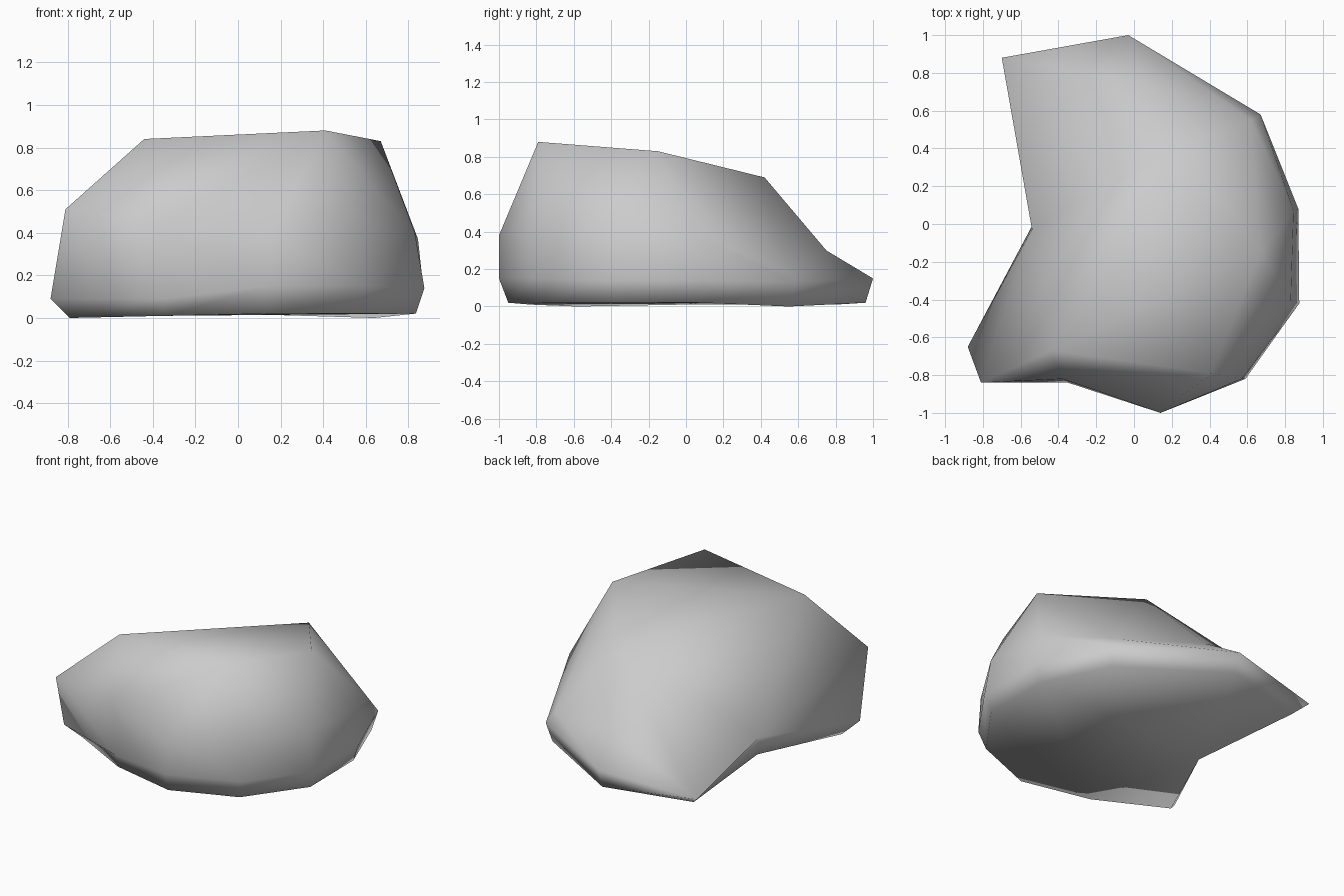
import bpy
import bmesh

default = bpy.data.objects.get("Cube")
if default:
    bpy.data.objects.remove(default, do_unlink=True)

# Plain grey stone
stone = bpy.data.materials.new("grey_stone")
stone.use_nodes = True
grey = (0.6, 0.6, 0.6, 1.0)
stone.diffuse_color = grey
bsdf = stone.node_tree.nodes["Principled BSDF"]
bsdf.inputs["Base Color"].default_value = grey
bsdf.inputs["Roughness"].default_value = 0.9

# Girdle of the boulder, clockwise from the back right corner
girdle = [(-.70, .88, .08), (-.03, 1, .15), (.67, .58, .13), (.87, .08, .14),
          (.875, -.42, .14), (.59, -.82, .15), (.14, -1, .15), (-.35, -.84, .09),
          (-.88, -.65, .09), (-.54, -.03, .12)]

# Footprint below the girdle, in the same order
footprint = [(-.62, .80, .01), (-.03, .96, .02), (.64, .55, 0), (.83, .08, .02),
             (.835, -.40, .02), (.56, -.78, .02), (.13, -.95, .02), (-.34, -.83, .01),
             (-.79, -.58, 0), (-.54, -.01, .01)]

# Shoulder above the front and side walls
shoulder = {"s3": (.845, .07, .37), "s4": (.83, -.41, .40), "s5": (.57, -.82, .40),
            "s6": (.14, -1, .38), "s7": (-.38, -.82, .44), "s8": (-.81, -.84, .51)}

# Crown corners, and the low step and corner behind them
crown = {"right": (-.44, -.67, .84), "front": (.41, -.79, .88),
         "left": (.67, -.15, .83), "back": (.25, .42, .69),
         "step": (.04, .75, .30), "corner": (.62, .55, .21)}

bm = bmesh.new()
point = {name: bm.verts.new(co) for name, co in {**shoulder, **crown}.items()}
count = len(girdle)
for i in range(count):
    point[f"m{i}"] = bm.verts.new(girdle[i])
    point[f"b{i}"] = bm.verts.new(footprint[i])


def face(names):
    bm.faces.new([point[n] for n in names.split()])


# Underside and the short undercut wall
face(" ".join(f"b{i}" for i in range(count)))
for i in range(count):
    j = (i + 1) % count
    face(f"m{i} m{j} b{j} b{i}")

# Front and side walls
for i in range(3, 7):
    face(f"m{i} s{i} s{i + 1} m{i + 1}")

# Overhanging corner, slopes from walls to crown, back slopes and top
for names in ("m7 s7 s8", "m7 s8 m8", "m8 s8 m9", "s8 right m9",
              "m9 right back", "m9 back m0", "back step m0", "m0 step m1",
              "m1 step corner", "m1 corner m2", "corner step back",
              "corner back left", "corner left s3", "m2 corner s3", "m2 s3 m3",
              "s3 left s4", "s4 left front", "s4 front s5", "s5 front s6",
              "s6 front s7", "s7 front right", "s7 right s8",
              "right front left", "right left back"):
    face(names)

bmesh.ops.recalc_face_normals(bm, faces=bm.faces[:])
for f in bm.faces:
    f.smooth = True

mesh = bpy.data.meshes.new("boulder")
bm.to_mesh(mesh)
bm.free()
mesh.materials.append(stone)
boulder = bpy.data.objects.new("boulder", mesh)
bpy.context.collection.objects.link(boulder)
